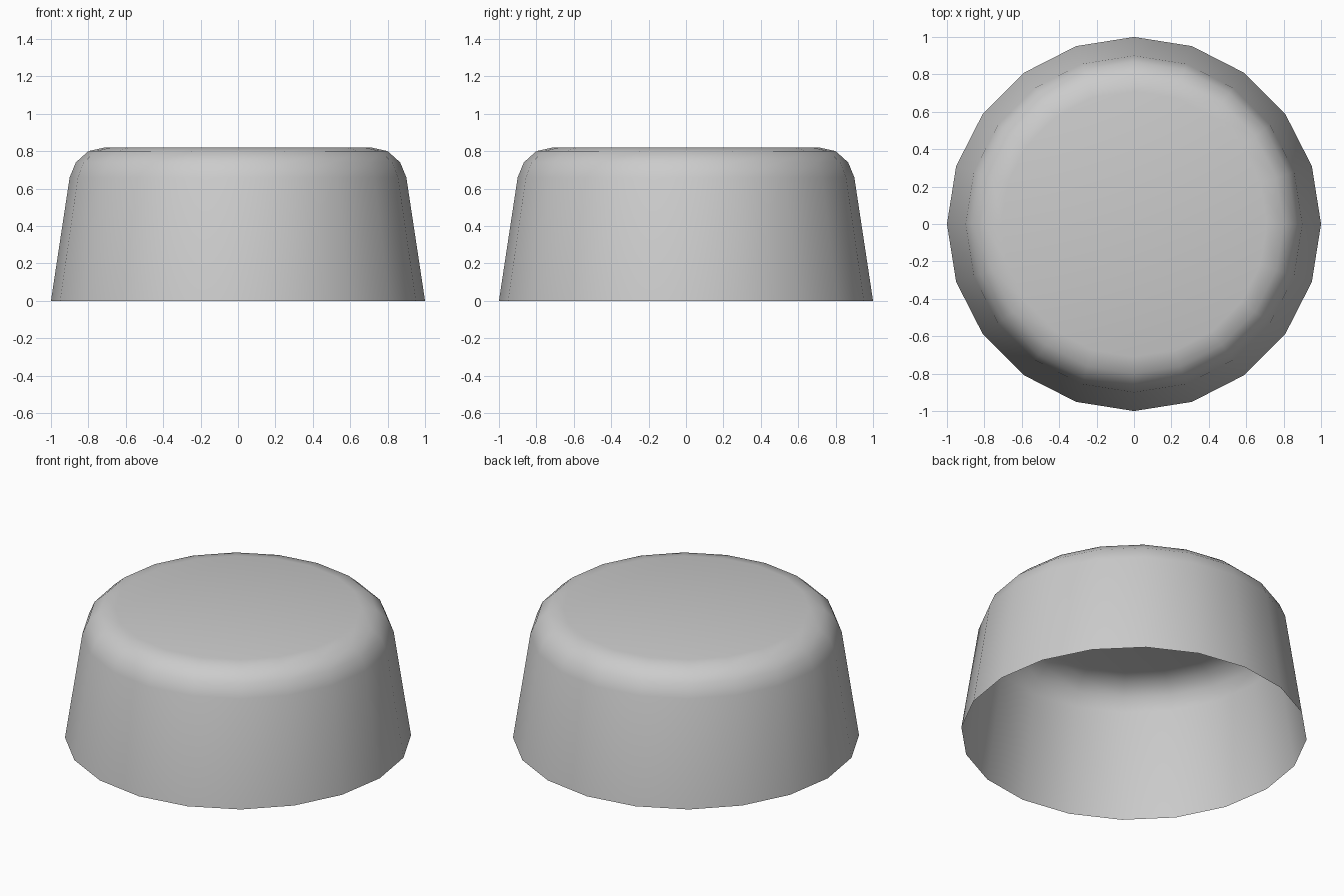
import bpy, bmesh
from math import cos, sin, tau

if "Cube" in bpy.data.objects:
    bpy.data.objects.remove(bpy.data.objects["Cube"])

SIDES = 20
# (radius, height) from the open rim up to the rounded shoulder
PROFILE = [(1.0, 0.0), (0.90, 0.66), (0.867, 0.74), (0.80, 0.80), (0.71, 0.82)]

bm = bmesh.new()
rings = [[bm.verts.new((r * cos(tau * i / SIDES), r * sin(tau * i / SIDES), z))
          for i in range(SIDES)] for r, z in PROFILE]

# Tapered wall and rounded shoulder, left open underneath
for low, high in zip(rings, rings[1:]):
    for i in range(SIDES):
        j = (i + 1) % SIDES
        bm.faces.new((low[i], low[j], high[j], high[i]))

# Flat top
bm.faces.new(rings[-1])

mesh = bpy.data.meshes.new("cap_shell")
bm.to_mesh(mesh)
bm.free()
cap = bpy.data.objects.new("cap_shell", mesh)
bpy.context.collection.objects.link(cap)

# Smooth shading all over
for p in mesh.polygons:
    p.use_smooth = True
